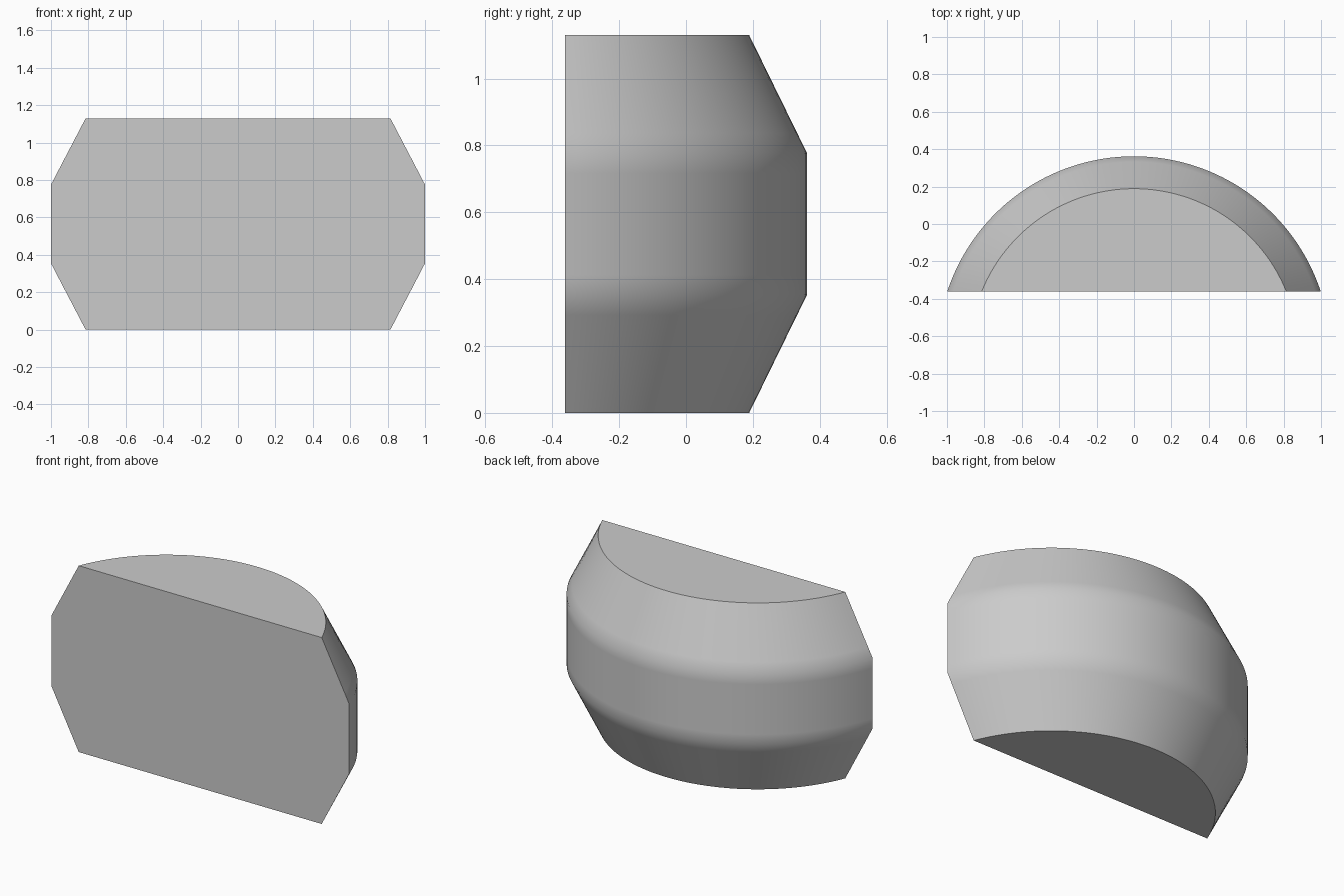
import bpy
import bmesh
import math

cube = bpy.data.objects.get("Cube")
if cube:
    bpy.data.objects.remove(cube, do_unlink=True)

# Plain grey finish
grey = bpy.data.materials.new("plain_grey")
grey.use_nodes = True
colour = (0.6, 0.6, 0.6, 1.0)
grey.diffuse_color = colour
grey.node_tree.nodes["Principled BSDF"].inputs["Base Color"].default_value = colour

HEIGHT = 1.13
FRONT_Y = -0.362
AXIS_Y = -0.689
BELT_RADIUS = 1.051
END_RADIUS = 0.878
CHAMFER = 0.353
BLEND = 0.06
SEGMENTS = 64


def radius_at(z):
    """Radius of the barrel: straight belt, tapering towards both ends."""
    from_end = min(z, HEIGHT - z)
    t = min(from_end / CHAMFER, 1.0)
    return END_RADIUS + (BELT_RADIUS - END_RADIUS) * t


def arc_ring(bm, z):
    """Arc at height z, trimmed where it meets the flat front plane."""
    r = radius_at(z)
    half = math.acos((FRONT_Y - AXIS_Y) / r)
    ring = []
    for i in range(SEGMENTS + 1):
        a = half * (1 - 2 * i / SEGMENTS)
        ring.append(bm.verts.new((r * math.sin(a), AXIS_Y + r * math.cos(a), z)))
    return ring


# Chamfered barrel segment with a flat front; extra rings keep the bends crisp
lower = [0, CHAMFER - BLEND, CHAMFER, CHAMFER + BLEND]
levels = lower + [HEIGHT - z for z in reversed(lower)]

bm = bmesh.new()
rings = [arc_ring(bm, z) for z in levels]
for low, high in zip(rings, rings[1:]):
    for i in range(SEGMENTS):
        bm.faces.new((low[i], low[i + 1], high[i + 1], high[i]))

# Flat ends and flat front
bm.faces.new(rings[0])
bm.faces.new(rings[-1])
bm.faces.new([r[0] for r in rings] + [r[-1] for r in reversed(rings)])
bmesh.ops.recalc_face_normals(bm, faces=bm.faces)

mesh = bpy.data.meshes.new("barrel_segment")
bm.to_mesh(mesh)
bm.free()
mesh.materials.append(grey)
body = bpy.data.objects.new("barrel_segment", mesh)
bpy.context.collection.objects.link(body)

# Smooth the curved wall, keep the rims sharp
bpy.ops.object.select_all(action="DESELECT")
body.select_set(True)
bpy.context.view_layer.objects.active = body
bpy.ops.object.shade_smooth_by_angle(angle=math.radians(35))
